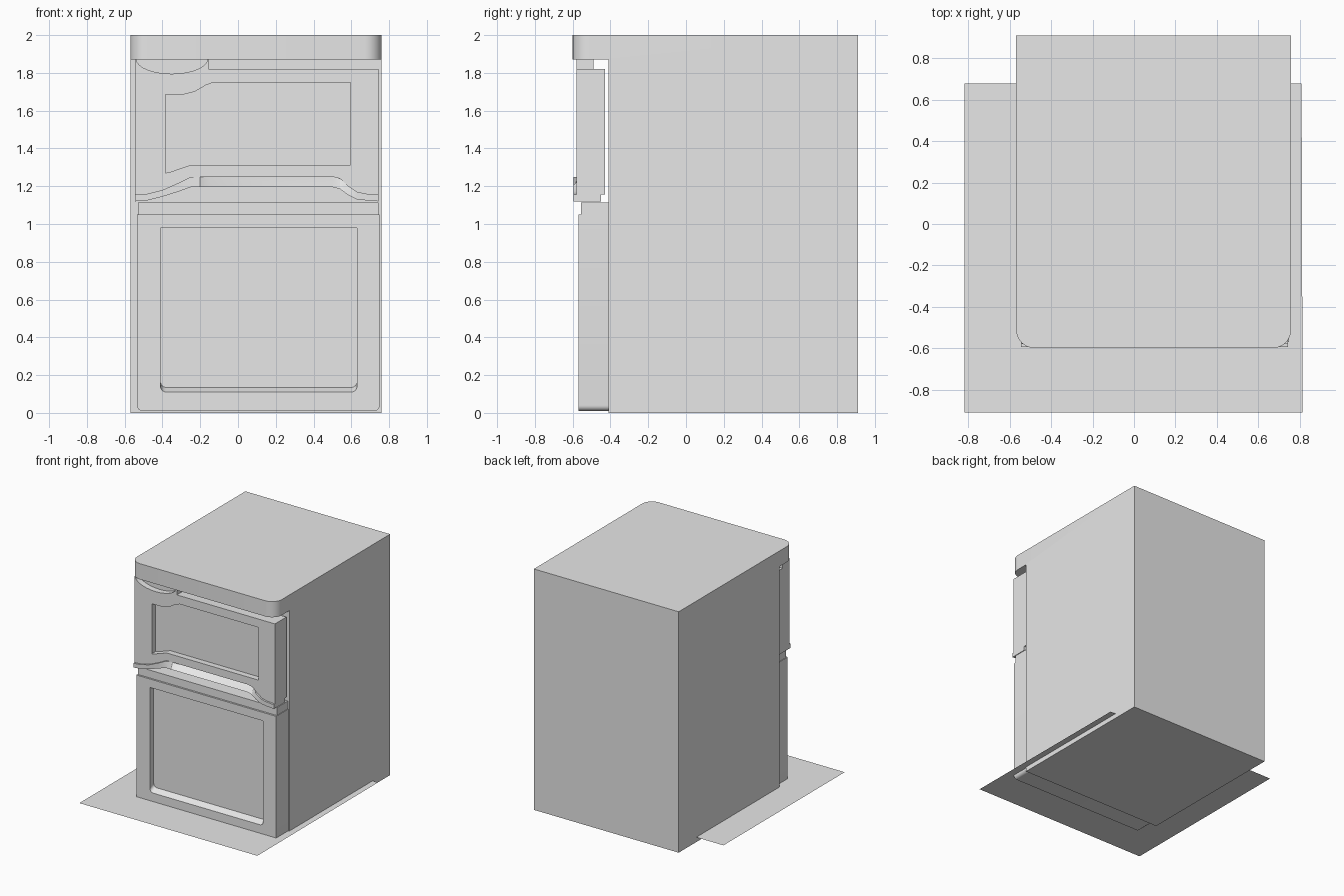
import bpy, bmesh, math

cube = bpy.data.objects.get("Cube")
if cube:
    bpy.data.objects.remove(cube, do_unlink=True)

grey = bpy.data.materials.new("plain_grey")
grey.use_nodes = True
COLOUR = (0.8, 0.8, 0.8, 1)
grey.diffuse_color = COLOUR
grey.node_tree.nodes["Principled BSDF"].inputs["Base Color"].default_value = COLOUR


def loft(name, rings):
    """Solid through a list of equal rings of 3D points, capped at both ends."""
    bm = bmesh.new()
    loops = [[bm.verts.new(p) for p in ring] for ring in rings]
    n = len(loops[0])
    for a, b in zip(loops, loops[1:]):
        for i in range(n):
            j = (i + 1) % n
            bm.faces.new((a[i], a[j], b[j], b[i]))
    bm.faces.new(loops[0])
    bm.faces.new(loops[-1])
    bmesh.ops.recalc_face_normals(bm, faces=bm.faces)
    mesh = bpy.data.meshes.new(name)
    bm.to_mesh(mesh)
    bm.free()
    obj = bpy.data.objects.new(name, mesh)
    bpy.context.collection.objects.link(obj)
    mesh.materials.append(grey)
    return obj


def prism(name, front, y0, y1, back=None):
    """Outline in x, z swept from y0 to y1."""
    return loft(name, [[(x, y0, z) for x, z in front],
                       [(x, y1, z) for x, z in back or front]])


def box(name, x0, x1, y0, y1, z0, z1):
    return prism(name, [(x0, z0), (x1, z0), (x1, z1), (x0, z1)], y0, y1)


def rounded(x0, x1, low, high, r, steps=6):
    """Rectangle outline with its two low corners rounded."""
    pts = []
    for cx, start in ((x0 + r, math.pi), (x1 - r, 1.5 * math.pi)):
        for i in range(steps + 1):
            a = start + i * math.pi / 2 / steps
            pts.append((cx + r * math.cos(a), low + r + r * math.sin(a)))
    return pts + [(x1, high), (x0, high)]


def cut(obj, cutter, keep=False):
    bpy.context.view_layer.objects.active = obj
    mod = obj.modifiers.new("cut", "BOOLEAN")
    mod.operation = "DIFFERENCE"
    mod.solver = "EXACT"
    mod.object = cutter
    bpy.ops.object.modifier_apply(modifier=mod.name)
    if not keep:
        bpy.data.objects.remove(cutter, do_unlink=True)


def smooth(obj):
    bpy.ops.object.select_all(action="DESELECT")
    obj.select_set(True)
    bpy.context.view_layer.objects.active = obj
    bpy.ops.object.shade_smooth_by_angle(angle=math.radians(30))


# Floor sheet
loft_floor = bpy.data.meshes.new("floor_sheet")
loft_floor.from_pydata([(-.82, -.91, .04), (.815, -.91, .04), (.81, .68, .04), (-.82, .68, .04)],
                       [], [(0, 1, 2, 3)])
loft_floor.materials.append(grey)
bpy.context.collection.objects.link(bpy.data.objects.new("floor_sheet", loft_floor))

# Cabinet with an overhanging round-cornered top
plan = rounded(-.57, .76, -.6, .91, .09, 8)
cabinet = loft("cabinet", [[(x, y, z) for x, y in plan] for z in (0, 2)])
cut(cabinet, box("front_space", -1, 1, -1, -.41, -.5, 1.87))
smooth(cabinet)

# Lower door with sunken panel, and its top cap
lower_door = prism("lower_door", rounded(-.535, .75, .01, 1.05, .03), -.57, -.41)
cut(lower_door, prism("panel_cutter", rounded(-.41, .63, .11, .98, .03), -.571, -.52,
                      rounded(-.41, .63, .135, .98, .03)))
smooth(lower_door)
box("lower_door_cap", -.53, .745, -.555, -.41, 1.05, 1.115)

# Stations of the grip below the upper door: x, top, bottom, depth of top front edge
grip = [(-.545, 1.155, 1.12, -.595), (-.48, 1.16, 1.125, -.595), (-.40, 1.18, 1.145, -.595),
        (-.32, 1.215, 1.17, -.595), (-.25, 1.25, 1.195, -.595), (-.2, 1.25, 1.195, -.57),
        (-.15, 1.25, 1.195, -.5), (.5, 1.25, 1.195, -.5), (.54, 1.24, 1.185, -.56),
        (.58, 1.205, 1.155, -.595), (.63, 1.17, 1.13, -.595), (.68, 1.16, 1.125, -.595),
        (.745, 1.155, 1.12, -.595)]
smooth(loft("door_grip", [[(x, -.595, low), (x, -.45, low), (x, -.45, top), (x, y, top)]
                          for x, top, low, y in grip]))

# Upper door, whose lower edge follows the grip
edge = [(x, top) for x, top, low, y in grip]
upper_door = prism("upper_door", edge + [(.745, 1.82), (-.545, 1.82)], -.58, -.43)
panel = [(-.385, 1.27), (-.36, 1.275), (-.25, 1.313), (.595, 1.313), (.595, 1.75), (-.13, 1.75),
         (-.17, 1.735), (-.23, 1.7), (-.29, 1.685), (-.385, 1.685)]
cut(upper_door, prism("panel_cutter", panel, -.6, -.53))

# Raised tab with a scooped finger pull
tab = box("door_tab", -.545, -.155, -.58, -.49, 1.82, 1.87)
arc = [(-.35 + .19 * math.cos(a), 1.875 + .08 * math.sin(a))
       for a in (math.pi + i * math.pi / 14 for i in range(15))]
scoop = prism("scoop_cutter", arc + [(-.16, 1.9), (-.54, 1.9)], -.6, -.53)
cut(upper_door, scoop, keep=True)
cut(tab, scoop)
smooth(upper_door)
smooth(tab)
